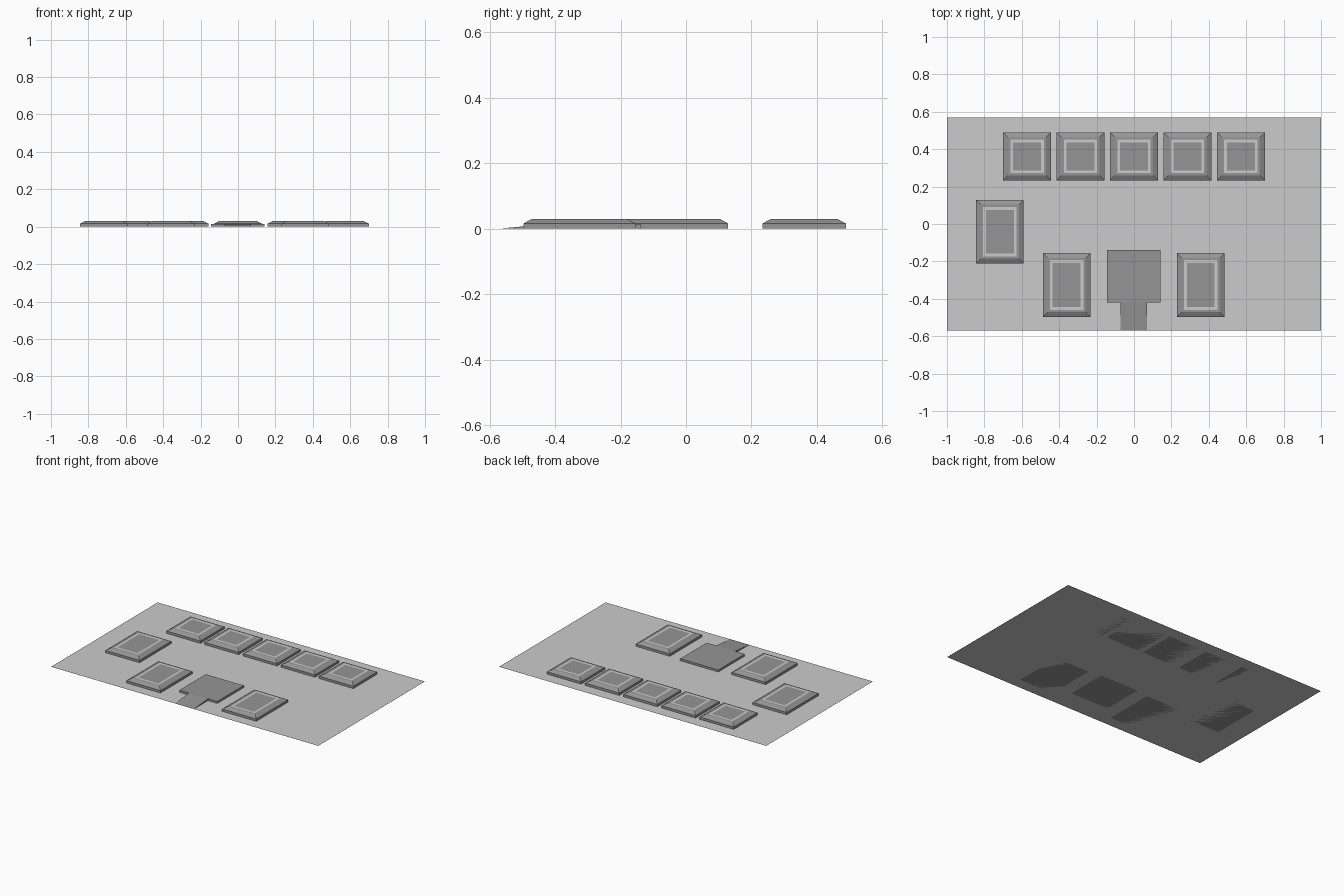
import bpy
import bmesh

if "Cube" in bpy.data.objects:
    bpy.data.objects.remove(bpy.data.objects["Cube"])

dark = bpy.data.materials.new("dark_grey")
dark.diffuse_color = (0.3, 0.3, 0.3, 1)
dark.use_nodes = True
dark.node_tree.nodes["Principled BSDF"].inputs["Base Color"].default_value = dark.diffuse_color
light = bpy.data.materials.new("light_grey")
light.diffuse_color = (0.9, 0.9, 0.9, 1)
light.use_nodes = True
light.node_tree.nodes["Principled BSDF"].inputs["Base Color"].default_value = light.diffuse_color


def finish(bm, name, mats):
    bmesh.ops.recalc_face_normals(bm, faces=bm.faces)
    me = bpy.data.meshes.new(name)
    bm.to_mesh(me)
    bm.free()
    for m in mats:
        me.materials.append(m)
    ob = bpy.data.objects.new(name, me)
    bpy.context.collection.objects.link(ob)
    return ob


# Stack of rectangles (inset, z) bridged into a stepped block
def block(name, cx, cy, sx, sy, levels, mats, ring_mats=()):
    bm = bmesh.new()
    prev = None
    for i, (inset, z) in enumerate(levels):
        hx, hy = sx / 2 - inset, sy / 2 - inset
        ring = [bm.verts.new((cx + a * hx, cy + b * hy, z))
                for a, b in ((-1, -1), (1, -1), (1, 1), (-1, 1))]
        if prev is None:
            bm.faces.new(ring[::-1])
        else:
            for k in range(4):
                n = (k + 1) % 4
                f = bm.faces.new((prev[k], prev[n], ring[n], ring[k]))
                f.material_index = 1 if i in ring_mats else 0
        prev = ring
    bm.faces.new(prev)
    return finish(bm, name, mats)


# Ground sheet
bm = bmesh.new()
bm.faces.new([bm.verts.new(p) for p in
              ((-1, -0.57, 0), (1, -0.57, 0), (1, 0.57, 0), (-1, 0.57, 0))])
ground = finish(bm, "ground", [])

# Raised pads: vertical wall, sloped edge, flat rim, pale border, centre panel
PROFILE = [(0, 0), (0, 0.016), (0.026, 0.03), (0.038, 0.03), (0.053, 0.03)]


def pad(name, cx, cy, sy):
    block(name, cx, cy, 0.255, sy, PROFILE, [dark, light], ring_mats=(4,))


for i in range(5):
    pad(f"square_pad_{i + 1}", (i - 2) * 0.286, 0.361, 0.255)
pad("side_pad", -0.717, -0.041, 0.34)
pad("front_pad_left", -0.36, -0.326, 0.342)
pad("front_pad_right", 0.357, -0.326, 0.342)

# Entrance platform
block("platform", -0.002, -0.28, 0.285, 0.282, [(0, 0), (0, 0.014)], [dark])

# Wedge ramp from the front edge up to the platform
bm = bmesh.new()
side = [[bm.verts.new((x, y, z)) for y, z in
         ((-0.57, 0.0005), (-0.421, 0.0005), (-0.421, 0.014))] for x in (-0.073, 0.07)]
bm.faces.new(side[0])
bm.faces.new(side[1][::-1])
for k in range(3):
    n = (k + 1) % 3
    bm.faces.new((side[0][k], side[0][n], side[1][n], side[1][k]))
finish(bm, "ramp", [dark])
